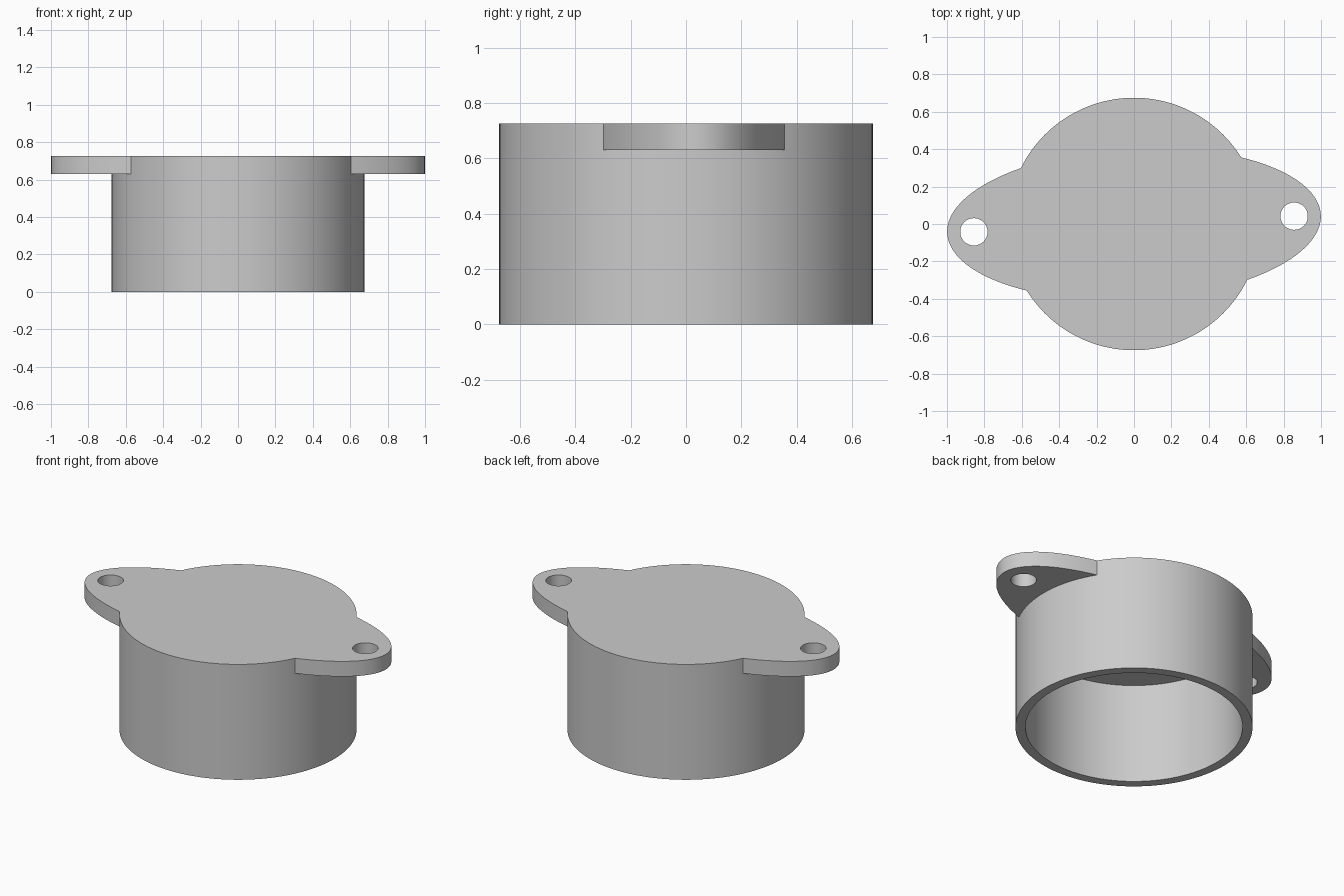
import bpy
import math

cube = bpy.data.objects.get("Cube")
if cube:
    bpy.data.objects.remove(cube, do_unlink=True)

HEIGHT, PLATE_Z = 0.725, 0.63
BODY_R, BORE_R = 0.675, 0.618
EAR_A, EAR_B = 1.0, 0.406
HOLE_X, HOLE_R = 0.857, 0.073
TILT = math.radians(2.8)

grey = bpy.data.materials.new("plain grey")
grey.use_nodes = True
colour = (0.6, 0.6, 0.6, 1)
grey.diffuse_color = colour
grey.node_tree.nodes["Principled BSDF"].inputs["Base Color"].default_value = colour


def cylinder(name, rx, ry, z0, z1, x=0, y=0, turn=0, sides=128):
    """Upright elliptical cylinder between two heights."""
    bpy.ops.mesh.primitive_cylinder_add(
        vertices=sides, radius=1, depth=1,
        location=(x, y, (z0 + z1) / 2), rotation=(0, 0, turn))
    obj = bpy.context.object
    obj.name = name
    obj.scale = (rx, ry, z1 - z0)
    obj.data.materials.append(grey)
    return obj


def combine(target, tool, operation):
    """Apply a boolean and discard the tool."""
    tool.hide_render = True
    mod = target.modifiers.new(operation.title(), "BOOLEAN")
    mod.operation = operation
    mod.solver = "EXACT"
    mod.object = tool
    bpy.context.view_layer.objects.active = target
    bpy.ops.object.modifier_apply(modifier=mod.name)
    bpy.data.objects.remove(tool, do_unlink=True)


# Round body with an elliptical mounting flange flush with its top
cap = cylinder("flanged_cap", BODY_R, BODY_R, 0, HEIGHT)
combine(cap, cylinder("flange", EAR_A, EAR_B, PLATE_Z, HEIGHT, turn=TILT), "UNION")

# Hollow interior, open at the bottom
combine(cap, cylinder("bore_cutter", BORE_R, BORE_R, -0.2, PLATE_Z), "DIFFERENCE")

# Screw hole in each ear
for side in (-1, 1):
    hole = cylinder("hole_cutter", HOLE_R, HOLE_R, 0.5, 0.9,
                    side * HOLE_X * math.cos(TILT),
                    side * HOLE_X * math.sin(TILT), sides=48)
    combine(cap, hole, "DIFFERENCE")

# Smooth walls with crisp rims
bpy.ops.object.select_all(action="DESELECT")
cap.select_set(True)
bpy.context.view_layer.objects.active = cap
bpy.ops.object.transform_apply(location=True, rotation=True, scale=True)
bpy.ops.object.shade_smooth_by_angle(angle=math.radians(30))
